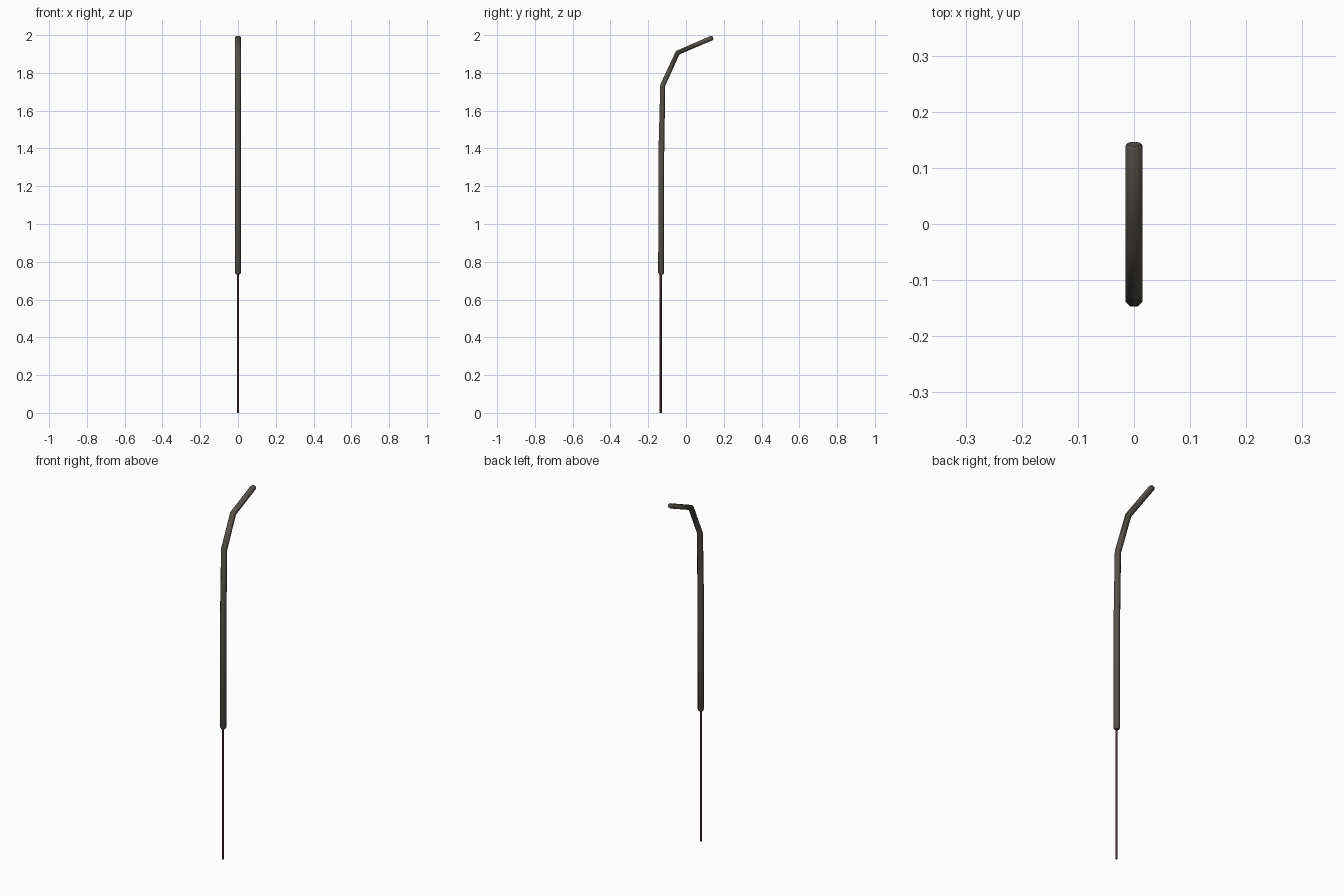
import bpy, bmesh, math
from mathutils import Vector

if "Cube" in bpy.data.objects:
    bpy.data.objects.remove(bpy.data.objects["Cube"])

SIDES = 8


def material(name, rgb):
    m = bpy.data.materials.new(name)
    m.diffuse_color = (*rgb, 1)
    m.use_nodes = True
    m.node_tree.nodes["Principled BSDF"].inputs["Base Color"].default_value = m.diffuse_color
    return m


def swept_tube(name, stations, mat):
    """Loft rings along the YZ plane; station = (y, z, tilt from vertical, half width x, half depth)."""
    bm = bmesh.new()
    rings = []
    for y, z, tilt, rx, rd in stations:
        across = Vector((0, math.cos(tilt), -math.sin(tilt)))
        ring = []
        for i in range(SIDES):
            a = 2 * math.pi * (i + 0.5) / SIDES
            k = 1 / math.cos(math.pi / SIDES)
            p = Vector((rx * k * math.cos(a), y, z)) + across * (rd * k * math.sin(a))
            ring.append(bm.verts.new(p))
        rings.append(ring)
    for lo, hi in zip(rings, rings[1:]):
        for i in range(SIDES):
            j = (i + 1) % SIDES
            bm.faces.new((lo[i], lo[j], hi[j], hi[i]))
    bm.faces.new(rings[0][::-1])
    bm.faces.new(rings[-1])
    bmesh.ops.recalc_face_normals(bm, faces=bm.faces)
    me = bpy.data.meshes.new(name)
    bm.to_mesh(me)
    bm.free()
    me.materials.append(mat)
    ob = bpy.data.objects.new(name, me)
    bpy.context.collection.objects.link(ob)
    bpy.context.view_layer.objects.active = ob
    ob.select_set(True)
    bpy.ops.object.shade_smooth_by_angle(angle=math.radians(50))
    ob.select_set(False)
    return ob


grip_mat = material("dark taupe", (0.095, 0.083, 0.070))
rod_mat = material("dark red brown", (0.050, 0.024, 0.022))

# Bent upper shaft: straight run, two kinks, chamfered ends
R = 0.0155
path = [(-0.1315, 0.742), (-0.131, 1.36), (-0.123, 1.735), (-0.044, 1.907), (0.137, 1.985)]
depth = [R, R, 0.0135, 0.013, 0.0125]
angles = [math.atan2(b[0] - a[0], b[1] - a[1]) for a, b in zip(path, path[1:])]
tilts = [angles[0]] + [(a + b) / 2 for a, b in zip(angles, angles[1:])] + [angles[-1]]
stations = [(y, z, t, R, d) for (y, z), t, d in zip(path, tilts, depth)]
stations.insert(0, (-0.1315, 0.732, 0, R * 0.65, R * 0.65))
end = angles[-1]
stations.append((0.137 + 0.006 * math.sin(end), 1.985 + 0.006 * math.cos(end),
                 end, R * 0.75, 0.010))
swept_tube("bent_shaft", stations, grip_mat)

# Thin lower rod, running a little way into the shaft
swept_tube("lower_rod", [(-0.1335, 0.0, 0, 0.0055, 0.0055),
                         (-0.1335, 0.76, 0, 0.0055, 0.0055)], rod_mat)
